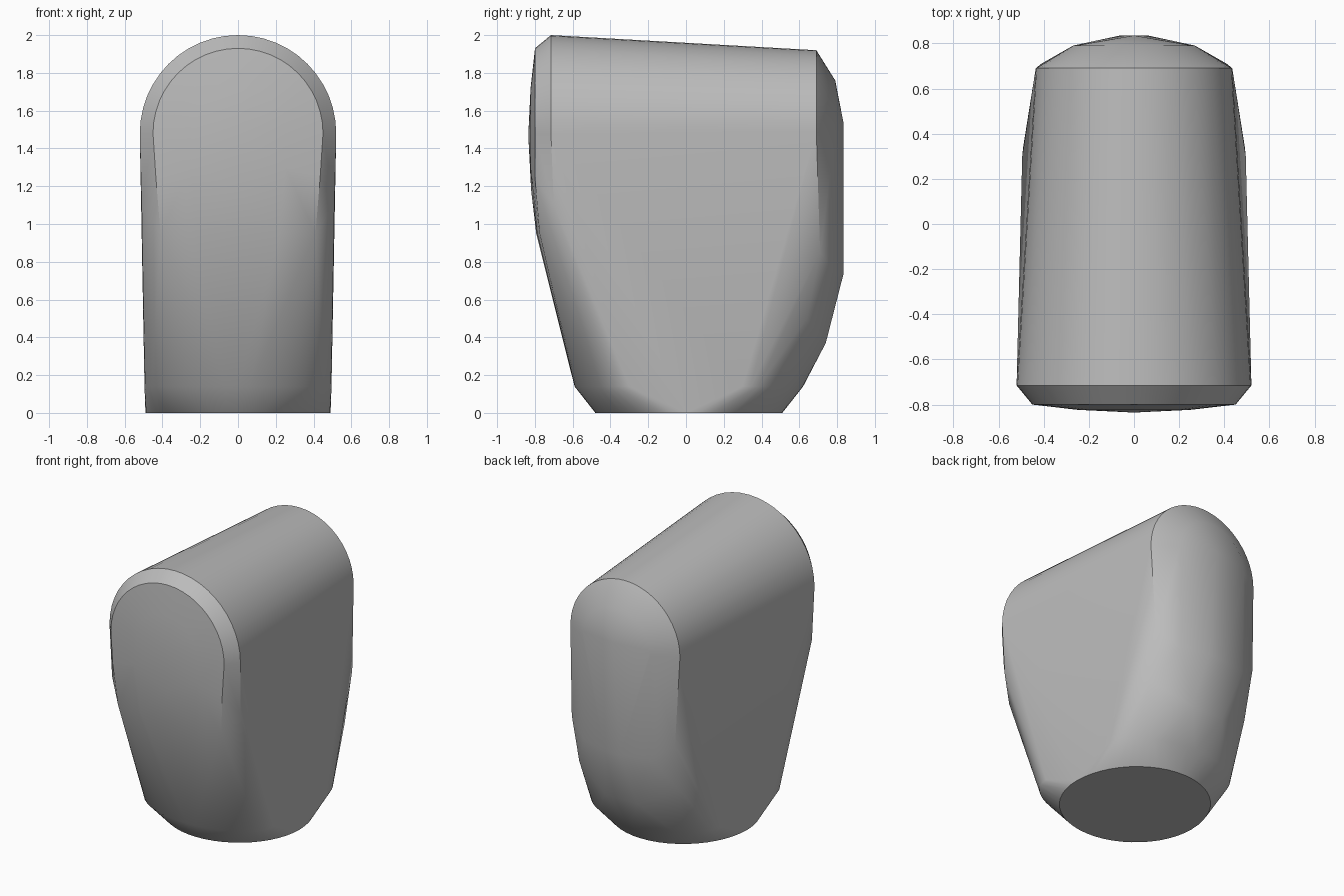
import bpy, bmesh, math

if "Cube" in bpy.data.objects:
    bpy.data.objects.remove(bpy.data.objects["Cube"])

points = []


def arch(y, radius, top, leg=None, lean=0.0, steps=24):
    """Half-round arch in an XZ plane, with optional (half width, y, z) leg points."""
    cz = top - radius
    for i in range(steps + 1):
        a = math.pi * i / steps
        points.append((radius * math.cos(a), y + lean * math.sin(a), cz + radius * math.sin(a)))
    for x, ly, z in leg or []:
        points.extend([(x, ly, z), (-x, ly, z)])


def rounded_loop(z, rx, y_front, y_back, flat, steps=48):
    """Loop with straight sides of half length flat and rounded ends."""
    for i in range(steps):
        a = 2 * math.pi * i / steps
        s = math.sin(a)
        y = s * ((y_back if s > 0 else -y_front) - flat)
        y += flat if s > 0 else (-flat if s < 0 else 0)
        points.append((rx * math.cos(a), y, z))
    for sx in (-1, 1):
        points.extend([(sx * rx, flat, z), (sx * rx, -flat, z)])


# front rim, and the chamfered front face inside it
arch(-0.715, 0.52, 2.0, [(0.51, -0.70, 1.1)])
arch(-0.80, 0.45, 1.93, [(0.435, -0.80, 1.25), (0.41, -0.775, 0.95)])
arch(-0.823, 0.25, 1.72, [(0.25, -0.823, 1.3), (0.22, -0.788, 0.95)])
points += [(0, -0.835, 1.47), (0, -0.82, 1.18), (0, -0.793, 0.95)]

# sloping roof ends at the back rim
arch(0.69, 0.435, 1.92, [(0.41, 0.71, 0.85), (0.40, 0.64, 0.5)])
# rounded back
arch(0.79, 0.27, 1.76, [(0.26, 0.79, 0.75)])
points += [(0, 0.835, 1.53), (0.06, 0.835, 0.74), (-0.06, 0.835, 0.74),
           (0.13, 0.74, 0.37), (-0.13, 0.74, 0.37)]

# foot: flat-sided loop tapering to a round base
rounded_loop(0.14, 0.495, -0.59, 0.62, 0.30)
rounded_loop(0.0, 0.49, -0.48, 0.51, 0.0)

# skin the profiles into one solid
bm = bmesh.new()
for p in points:
    bm.verts.new(p)
bmesh.ops.remove_doubles(bm, verts=bm.verts, dist=0.0005)
res = bmesh.ops.convex_hull(bm, input=bm.verts)
inside = {g for g in res["geom_interior"] + res["geom_unused"] if isinstance(g, bmesh.types.BMVert)}
bmesh.ops.delete(bm, geom=[v for v in inside if v.is_valid and not v.link_faces], context="VERTS")
bmesh.ops.dissolve_limit(bm, angle_limit=math.radians(1), verts=bm.verts, edges=bm.edges)
bmesh.ops.recalc_face_normals(bm, faces=bm.faces)
mesh = bpy.data.meshes.new("rounded_body")
bm.to_mesh(mesh)
bm.free()

body = bpy.data.objects.new("rounded_body", mesh)
bpy.context.collection.objects.link(body)
grey = bpy.data.materials.new("plain grey")
grey.diffuse_color = (0.5, 0.5, 0.5, 1)
grey.use_nodes = True
grey.node_tree.nodes["Principled BSDF"].inputs["Base Color"].default_value = grey.diffuse_color
mesh.materials.append(grey)

bpy.context.view_layer.objects.active = body
body.select_set(True)
bpy.ops.object.shade_smooth_by_angle(angle=math.radians(32))
